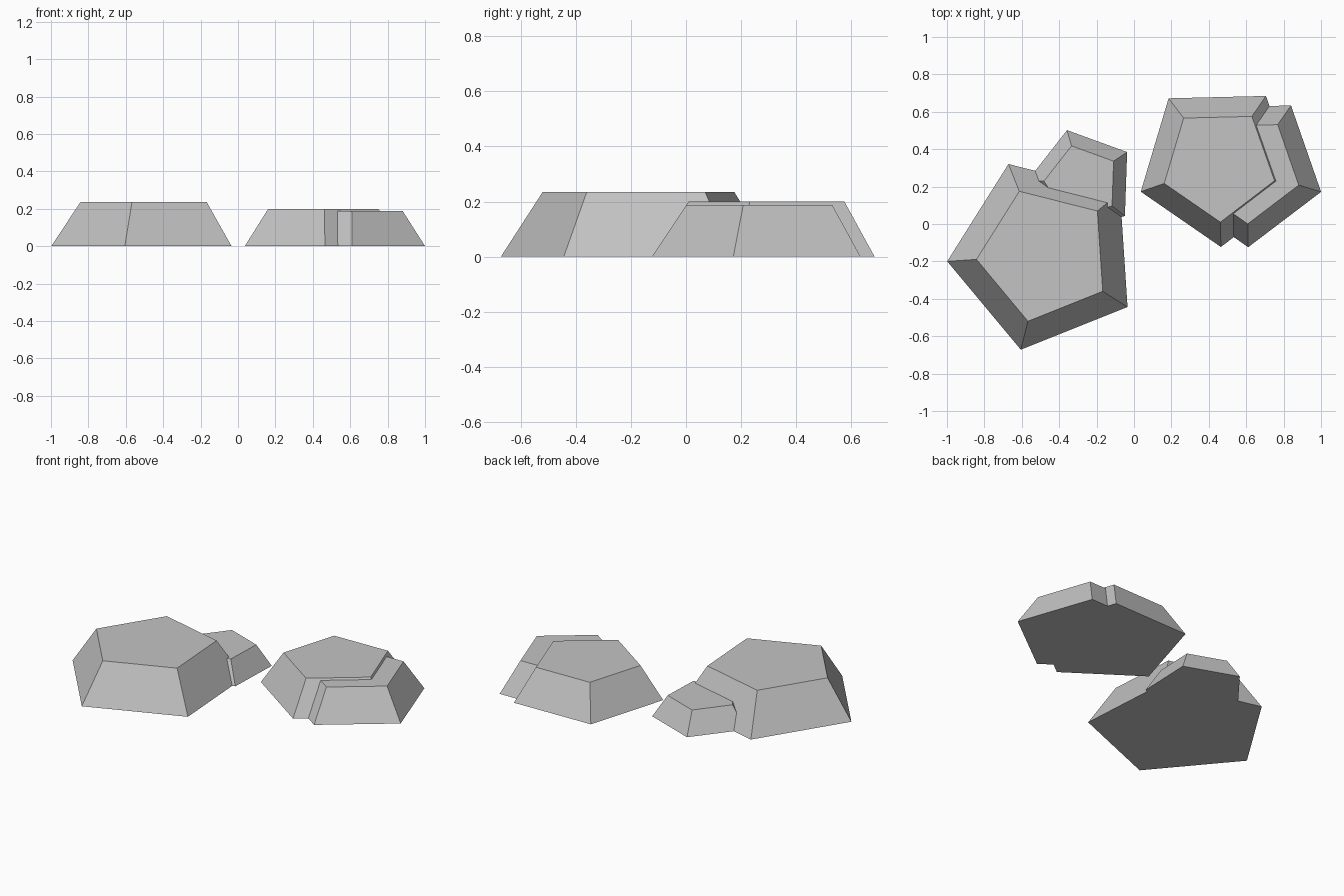
import bpy, bmesh
from math import cos, sin, radians, tau

SIDES = 5
TAPER = 0.7        # top radius as a share of the base radius
RISE = 0.45        # height as a share of the base radius

cube = bpy.data.objects.get("Cube")
if cube:
    bpy.data.objects.remove(cube, do_unlink=True)

# Single stone colour
stone = bpy.data.materials.new("stone grey")
stone.use_nodes = True
grey = (0.55, 0.55, 0.55, 1.0)
stone.diffuse_color = grey
bsdf = next(n for n in stone.node_tree.nodes if n.type == "BSDF_PRINCIPLED")
bsdf.inputs["Base Color"].default_value = grey


def make_rock(name, x, y, radius, angle):
    """Flat-topped tapered pentagon standing on the ground."""
    bm = bmesh.new()

    def ring(r, z):
        turns = [radians(angle) + tau * i / SIDES for i in range(SIDES)]
        return [bm.verts.new((r * cos(t), r * sin(t), z)) for t in turns]

    base = ring(radius, 0)
    top = ring(radius * TAPER, radius * RISE)
    bm.faces.new(base[::-1])
    bm.faces.new(top)
    for i in range(SIDES):
        j = (i + 1) % SIDES
        bm.faces.new((base[i], base[j], top[j], top[i]))

    mesh = bpy.data.meshes.new(name)
    bm.to_mesh(mesh)
    bm.free()
    mesh.materials.append(stone)
    rock = bpy.data.objects.new(name, mesh)
    rock.location = (x, y, 0)
    bpy.context.collection.objects.link(rock)


# Right-hand pair: a large rock with a small one behind it
make_rock("large_rock", -0.477, -0.165, 0.523, 183.8)
make_rock("small_rock", -0.278, 0.222, 0.291, 34)

# Left-hand pair: two overlapping medium rocks
make_rock("medium_rock_inner", 0.454, 0.32, 0.443, -88.6)
make_rock("medium_rock_outer", 0.602, 0.292, 0.416, -16.8)
